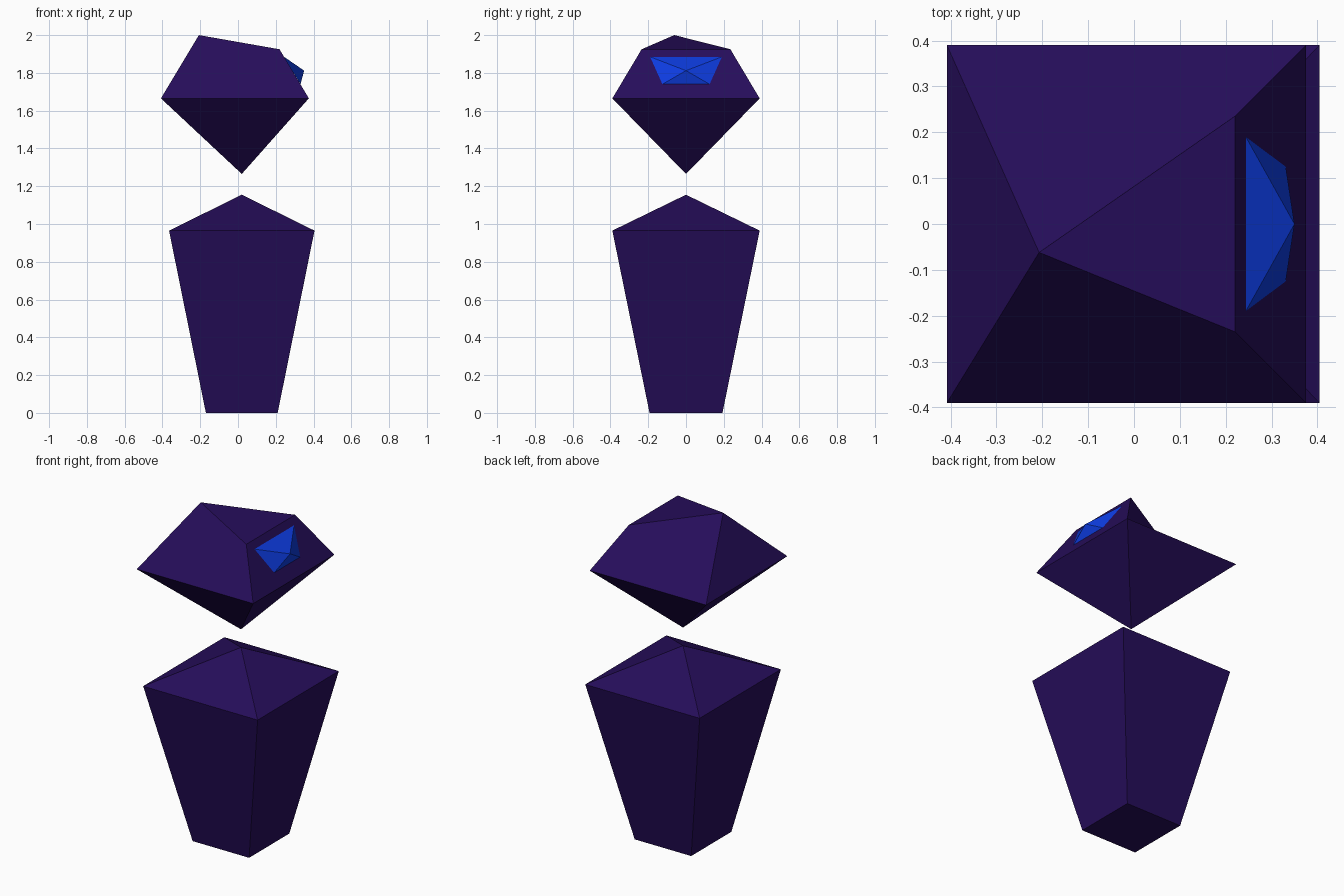
import bpy
import bmesh

cube = bpy.data.objects.get("Cube")
if cube:
    bpy.data.objects.remove(cube, do_unlink=True)


def material(name, rgb):
    mat = bpy.data.materials.new(name)
    mat.use_nodes = True
    mat.diffuse_color = (*rgb, 1)
    mat.node_tree.nodes["Principled BSDF"].inputs["Base Color"].default_value = (*rgb, 1)
    return mat


purple = material("deep purple", (0.019, 0.004, 0.103))
blue = material("bright blue", (0.004, 0.045, 0.75))


def rect(x0, x1, y, z):
    """Counter-clockwise rectangle, starting at its front left corner in plan."""
    return [(x0, -y, z), (x1, -y, z), (x1, y, z), (x0, y, z)]


def build(name, mat, points, faces):
    bm = bmesh.new()
    verts = [bm.verts.new(p) for p in points]
    for face in faces:
        bm.faces.new([verts[i] for i in face])
    bmesh.ops.recalc_face_normals(bm, faces=bm.faces)
    mesh = bpy.data.meshes.new(name)
    bm.to_mesh(mesh)
    bm.free()
    mesh.materials.append(mat)
    obj = bpy.data.objects.new(name, mesh)
    bpy.context.collection.objects.link(obj)
    return obj


def fan(ring, tip):
    """Triangles from a closed ring of indices to a tip."""
    return [(a, b, tip) for a, b in zip(ring, ring[1:] + ring[:1])]


# Tapered body with a pyramid top
base, rim = [0, 1, 2, 3], [4, 5, 6, 7]
sides = [(i, (i + 1) % 4, (i + 1) % 4 + 4, i + 4) for i in range(4)]
build("body", purple,
      rect(-0.17, 0.21, 0.193, 0) + rect(-0.365, 0.405, 0.39, 0.965) + [(0.02, 0, 1.155)],
      [base] + sides + fan(rim, 8))

# Floating head: inverted pyramid below, faceted crown with a sloping face above
tip, brow_a, brow_b, crown = 4, 5, 6, 7
build("head", purple,
      rect(-0.408, 0.375, 0.39, 1.665)
      + [(0.02, 0, 1.265), (0.22, -0.235, 1.925), (0.22, 0.235, 1.925), (-0.207, -0.062, 2.0)],
      fan(base, tip)
      + [(0, 1, brow_a, crown), (1, 2, brow_b, brow_a), (2, 3, crown, brow_b),
         (3, 0, crown), (brow_a, brow_b, crown)])

# Raised gem eye on the sloping face
build("eye", blue,
      [(0.244, -0.19, 1.885), (0.331, -0.125, 1.74), (0.331, 0.125, 1.74),
       (0.244, 0.19, 1.885), (0.35, 0, 1.812)],
      [base] + fan(base, 4))
